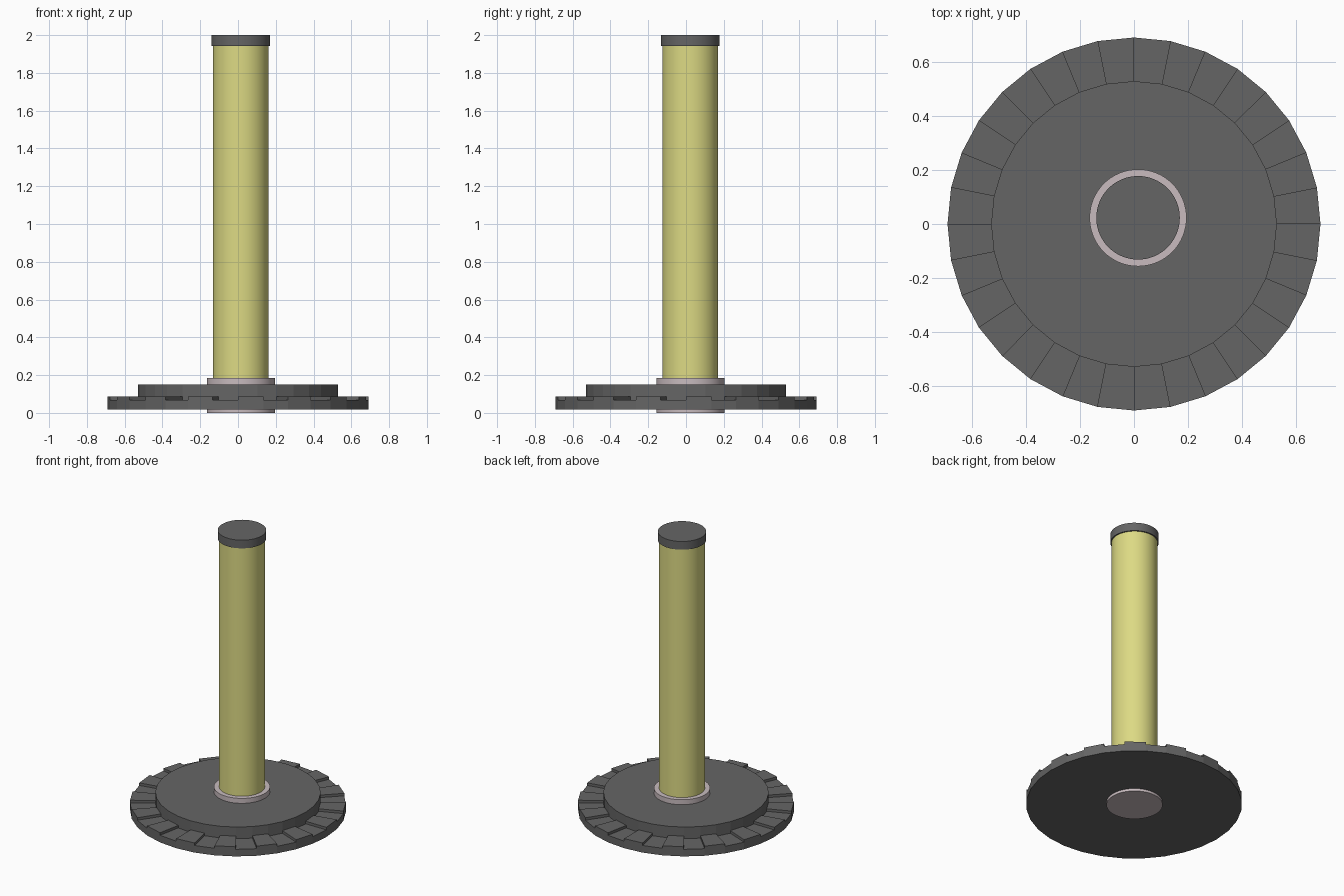
import bpy, bmesh, math
from mathutils import Vector

if "Cube" in bpy.data.objects:
    bpy.data.objects.remove(bpy.data.objects["Cube"])

SIDES = 32
CX, CY = 0.015, 0.023          # pole axis is slightly off centre


def material(name, rgb):
    m = bpy.data.materials.new(name)
    m.diffuse_color = (*rgb, 1)
    m.use_nodes = True
    m.node_tree.nodes["Principled BSDF"].inputs["Base Color"].default_value = m.diffuse_color
    return m


dark = material("dark_grey", (0.13, 0.13, 0.13))
yellow = material("pale_yellow", (0.72, 0.70, 0.23))
pink = material("pale_pink", (0.58, 0.50, 0.52))


def cylinder(name, radius, z0, z1, mat):
    bpy.ops.mesh.primitive_cylinder_add(vertices=64, radius=radius, depth=z1 - z0,
                                        location=(CX, CY, (z0 + z1) / 2))
    ob = bpy.context.object
    ob.name = name
    ob.data.materials.append(mat)
    bpy.ops.object.shade_smooth_by_angle(angle=math.radians(35))
    return ob


# Stepped base: flat-faceted hub with a rim of alternating high and low teeth
R_OUT, R_IN = 0.692, 0.53
Z_BOTTOM, Z_LOW, Z_HIGH, Z_HUB = 0.018, 0.068, 0.086, 0.15
bm = bmesh.new()


def point(r, i, z):
    a = 2 * math.pi * i / SIDES
    return Vector((r * math.cos(a), r * math.sin(a), z))


def face(*pts):
    bm.faces.new([bm.verts.new(p) for p in pts])


for i in range(SIDES):
    j = i + 1
    high = i % 2 == 0
    z = Z_HIGH if high else Z_LOW
    face(point(R_OUT, i, Z_BOTTOM), point(R_OUT, j, Z_BOTTOM),
         point(R_OUT, j, z), point(R_OUT, i, z))
    face(point(R_IN, i, z), point(R_OUT, i, z), point(R_OUT, j, z), point(R_IN, j, z))
    face(point(R_IN, i, z), point(R_IN, j, z), point(R_IN, j, Z_HUB), point(R_IN, i, Z_HUB))
    # radial step wall, facing the lower tooth
    step = [point(R_IN, j, Z_LOW), point(R_IN, j, Z_HIGH),
            point(R_OUT, j, Z_HIGH), point(R_OUT, j, Z_LOW)]
    face(*(step if high else reversed(step)))
face(*[point(R_IN, i, Z_HUB) for i in range(SIDES)])
face(*[point(R_OUT, -i, Z_BOTTOM) for i in range(SIDES)])
bmesh.ops.remove_doubles(bm, verts=bm.verts, dist=1e-5)
mesh = bpy.data.meshes.new("toothed_base")
bm.to_mesh(mesh)
bm.free()
mesh.materials.append(dark)
base = bpy.data.objects.new("toothed_base", mesh)
bpy.context.collection.objects.link(base)

# Collar passing through the base, pole and end cap
cylinder("collar", 0.18, 0.0, 0.185, pink)
cylinder("pole", 0.147, 0.15, 1.95, yellow)
cylinder("end_cap", 0.155, 1.942, 2.0, dark)
